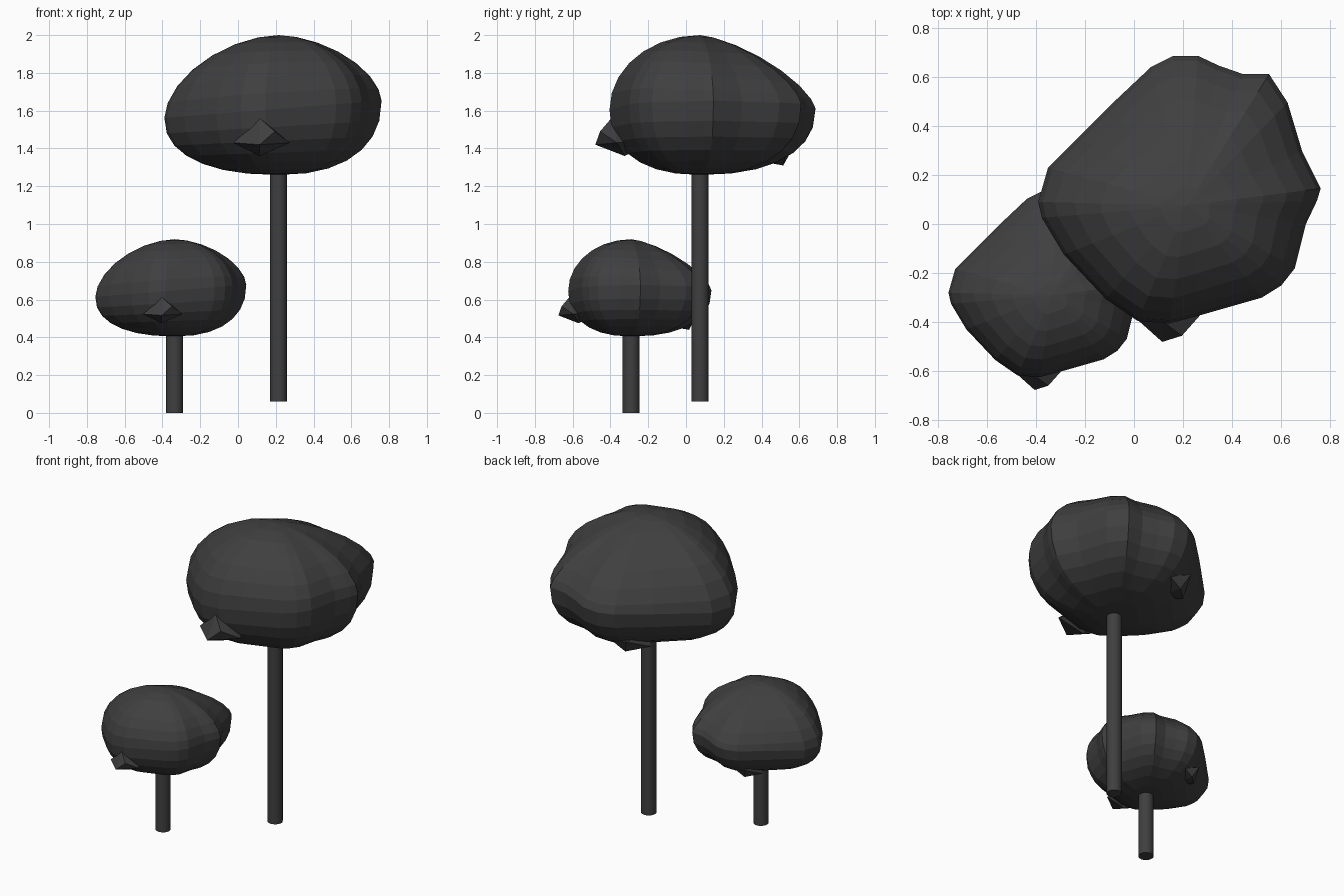
import bpy, bmesh
from math import sin, cos, pi
from mathutils import Vector

cube = bpy.data.objects.get("Cube")
if cube:
    bpy.data.objects.remove(cube)

charcoal = bpy.data.materials.new("charcoal")
charcoal.use_nodes = True
colour = (0.05, 0.05, 0.05, 1)
charcoal.diffuse_color = colour
charcoal.node_tree.nodes["Principled BSDF"].inputs["Base Color"].default_value = colour

# Widest outline of the crown, relative to the trunk axis, anticlockwise
OUTLINE = [(.545, .07), (.47, .22), (.41, .42), (.335, .535), (.23, .535), (.13, .57),
           (.045, .61), (-.055, .61), (-.145, .565), (-.315, .405), (-.44, .28),
           (-.565, .155), (-.605, .015), (-.59, -.05), (-.5, -.2), (-.33, -.38),
           (-.2, -.47), (-.07, -.48), (.06, -.445), (.305, -.375), (.385, -.325),
           (.44, -.255), (.485, -.075), (.53, .02)]
HEIGHT = 0.74
RINGS = 7


def finish(name, bm):
    bmesh.ops.recalc_face_normals(bm, faces=bm.faces)
    mesh = bpy.data.meshes.new(name)
    bm.to_mesh(mesh)
    bm.free()
    mesh.materials.append(charcoal)
    obj = bpy.data.objects.new(name, mesh)
    bpy.context.collection.objects.link(obj)
    return obj


def crown(name, base, scale):
    """Lopsided dome: steep at the front, sloping at the back, flatter below."""
    bm = bmesh.new()

    def ring(angle):
        verts = []
        for x, y in OUTLINE:
            rim = 0.35 + 0.08 * x
            if angle >= 0:
                power = 1.75 - 0.55 * y
                reach = HEIGHT - rim
            else:
                power = 2.3
                reach = -rim
            r = cos(angle) ** (2 / power)
            z = rim + reach * abs(sin(angle)) ** (2 / power)
            verts.append(bm.verts.new(base + scale * Vector((x * r, y * r, z))))
        return verts

    rings = [ring(pi / 2 * i / RINGS) for i in range(1 - RINGS, RINGS)]
    n = len(OUTLINE)
    for low, high in zip(rings, rings[1:]):
        for i in range(n):
            j = (i + 1) % n
            bm.faces.new((low[i], low[j], high[j], high[i]))
    for loop, z in ((rings[0], 0), (rings[-1], HEIGHT)):
        pole = bm.verts.new(base + scale * Vector((0, 0, z)))
        for i in range(n):
            bm.faces.new((loop[i], loop[(i + 1) % n], pole))
    return finish(name, bm)


def lip(name, base, scale, points):
    """Angular spur growing out of the crown."""
    bm = bmesh.new()
    for p in points:
        bm.verts.new(base + scale * Vector(p))
    bmesh.ops.convex_hull(bm, input=bm.verts)
    return finish(name, bm)


def trunk(name, base, bottom):
    top = base.z + 0.03
    bpy.ops.mesh.primitive_cylinder_add(vertices=16, radius=0.045, depth=top - bottom,
                                        location=(base.x, base.y, (top + bottom) / 2))
    obj = bpy.context.object
    obj.name = name
    obj.data.materials.append(charcoal)
    bpy.ops.object.shade_smooth_by_angle()


FRONT_LIP = [(-.1, -.555, .16), (-.02, -.53, .23), (-.1, -.47, .3), (-.24, -.43, .17),
             (.06, -.44, .17), (-.1, -.4, .1), (-.1, -.2, .2)]
BACK_LIP = [(-.14, .44, .05), (-.25, .33, .07), (-.18, .49, .14), (-.05, .45, .1),
            (-.15, .2, .1)]

for size, base, scale, bottom in (("large", Vector((.215, .075, 1.26)), 1, .06),
                                  ("small", Vector((-.335, -.29, .405)), .695, 0)):
    trunk(size + "_tree_trunk", base, bottom)
    crown(size + "_tree_crown", base, scale)
    lip(size + "_crown_front_lip", base, scale, FRONT_LIP)
    lip(size + "_crown_back_lip", base, scale, BACK_LIP)
